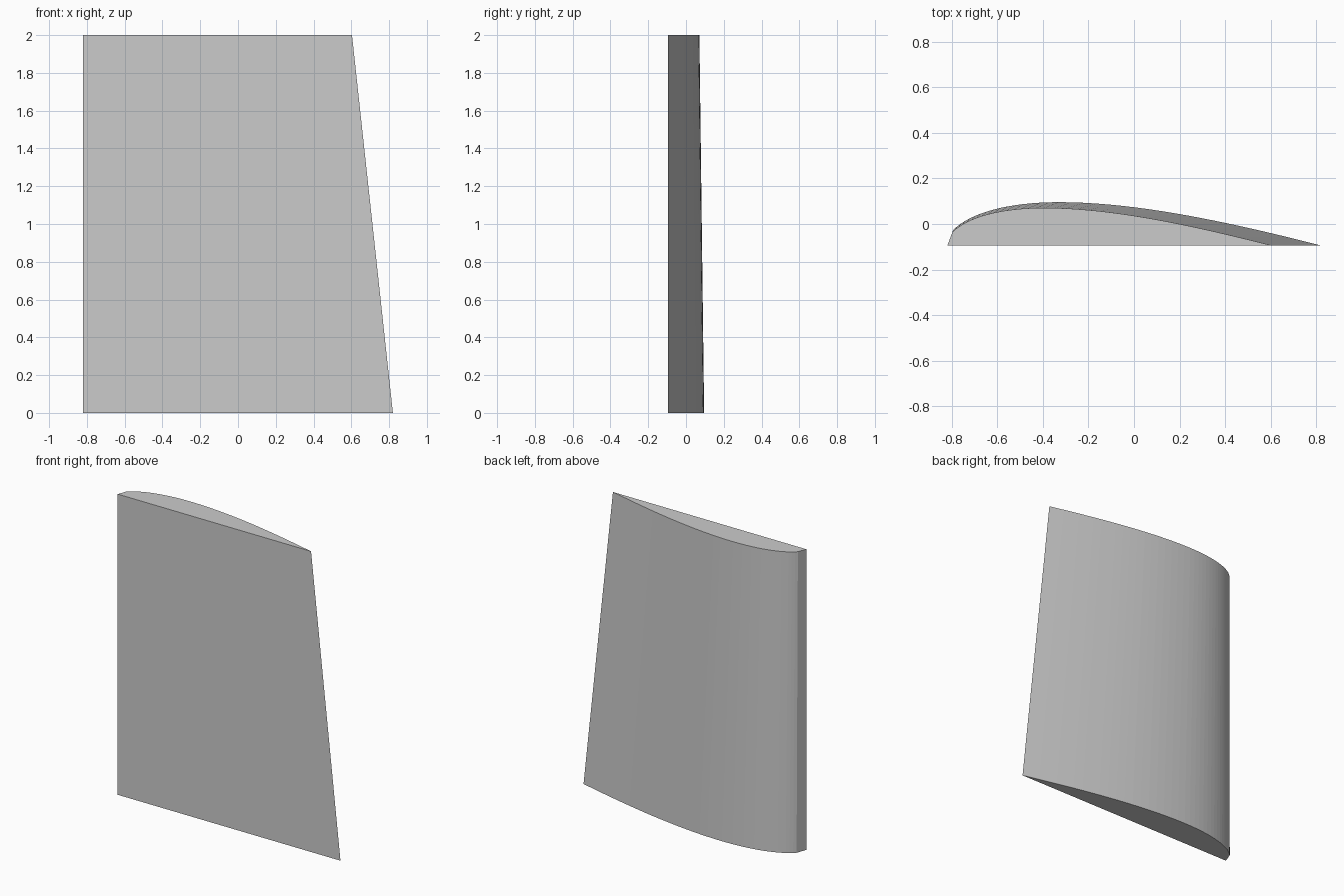
import bpy
import bmesh
from mathutils import Vector
from mathutils.geometry import interpolate_bezier

cube = bpy.data.objects.get("Cube")
if cube:
    bpy.data.objects.remove(cube, do_unlink=True)

HEIGHT = 2.0
TIP_SCALE = 0.868
CORNER = Vector((-0.82, -0.094))   # straight edge shared by root and tip


def curve(points, count):
    return interpolate_bezier(*[Vector(p) for p in points], count)


# Wing section: flat underside, blunt nose, curved upper surface
nose = curve([(-0.795, -0.027), (-0.72, 0.05), (-0.55, 0.096), (-0.33, 0.096)], 17)
tail = curve([(-0.33, 0.096), (0.03, 0.096), (0.45, 0.0), (0.82, -0.094)], 21)
section = [CORNER] + [p.xy for p in nose] + [p.xy for p in tail[1:]]

# Loft from the full root section to the smaller tip section
bm = bmesh.new()
root = [bm.verts.new((p.x, p.y, 0)) for p in section]
tip = []
for p in section:
    q = CORNER + (p - CORNER) * TIP_SCALE
    tip.append(bm.verts.new((q.x, q.y, HEIGHT)))
count = len(section)
for i in range(count):
    j = (i + 1) % count
    bm.faces.new((root[i], root[j], tip[j], tip[i]))
bm.faces.new(root)
bm.faces.new(tip)
bmesh.ops.recalc_face_normals(bm, faces=bm.faces)

mesh = bpy.data.meshes.new("wing_panel")
bm.to_mesh(mesh)
bm.free()
wing = bpy.data.objects.new("wing_panel", mesh)
bpy.context.collection.objects.link(wing)

# Plain grey surface
grey = bpy.data.materials.new("light_grey")
grey.use_nodes = True
colour = (0.6, 0.6, 0.6, 1)
grey.diffuse_color = colour
grey.node_tree.nodes["Principled BSDF"].inputs["Base Color"].default_value = colour
mesh.materials.append(grey)
